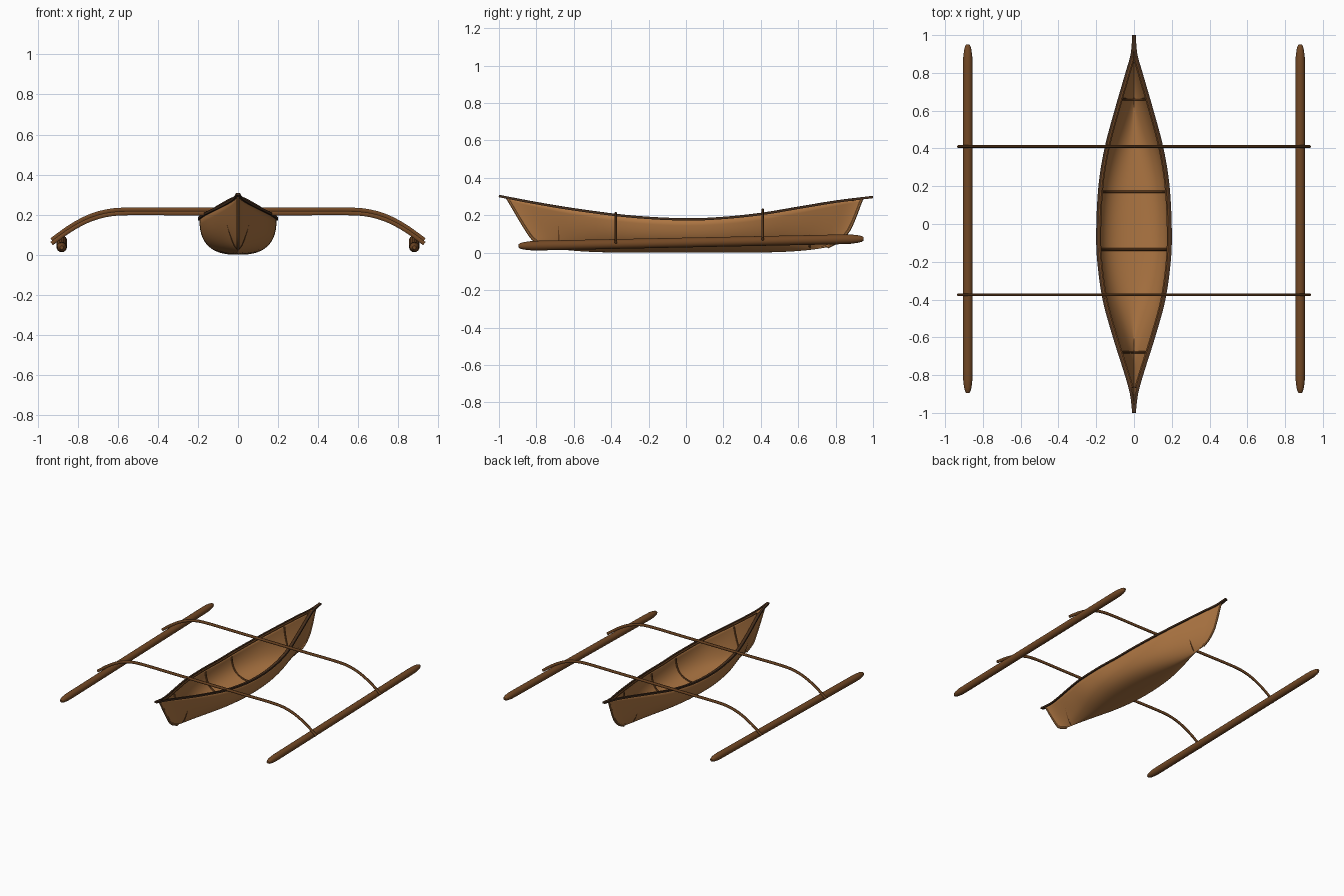
import bpy, bmesh, math
from mathutils import Vector

cube = bpy.data.objects.get("Cube")
if cube:
    bpy.data.objects.remove(cube)


def material(name, rgb):
    m = bpy.data.materials.new(name)
    m.use_nodes = True
    m.diffuse_color = (*rgb, 1)
    m.node_tree.nodes["Principled BSDF"].inputs["Base Color"].default_value = (*rgb, 1)
    return m


TAN = material("tan_wood", (0.42, 0.18, 0.055))
BROWN = material("brown_wood", (0.17, 0.065, 0.018))
DARK = material("dark_wood", (0.06, 0.028, 0.013))


def finish(name, bm, mat, angle=40):
    me = bpy.data.meshes.new(name)
    bm.to_mesh(me)
    bm.free()
    ob = bpy.data.objects.new(name, me)
    bpy.context.collection.objects.link(ob)
    me.materials.append(mat)
    bpy.ops.object.select_all(action="DESELECT")
    ob.select_set(True)
    bpy.context.view_layer.objects.active = ob
    bpy.ops.object.shade_smooth_by_angle(angle=math.radians(angle))
    return ob


def curve(table, s):
    """Smooth interpolation through a few (position, value) pairs."""
    s = min(max(s, table[0][0]), table[-1][0])
    i = 0
    while i < len(table) - 2 and s > table[i + 1][0]:
        i += 1

    def slope(k):
        a, b = table[max(k - 1, 0)], table[min(k + 1, len(table) - 1)]
        return (b[1] - a[1]) / (b[0] - a[0])
    (x0, y0), (x1, y1) = table[i], table[i + 1]
    h = x1 - x0
    t = (s - x0) / h
    return (y0 * (2 * t**3 - 3 * t**2 + 1) + y1 * (3 * t**2 - 2 * t**3)
            + h * slope(i) * (t**3 - 2 * t**2 + t) + h * slope(i + 1) * (t**3 - t**2))


def sweep(name, pts, ref, a, b, sides, mat, scales=None):
    """Closed tube along pts; a is the half size across, b along ref."""
    bm = bmesh.new()
    rings = []
    pts = [Vector(p) for p in pts]
    for i, p in enumerate(pts):
        tan = (pts[min(i + 1, len(pts) - 1)] - pts[max(i - 1, 0)]).normalized()
        side = tan.cross(Vector(ref)).normalized()
        up = side.cross(tan)
        k = scales[i] if scales else 1
        ring = []
        for j in range(sides):
            an = math.tau * (j + 0.5) / sides
            ring.append(bm.verts.new(p + (side * a * math.cos(an) + up * b * math.sin(an)) * k))
        rings.append(ring)
    for r, s in zip(rings, rings[1:]):
        for j in range(sides):
            n = (j + 1) % sides
            bm.faces.new((r[j], r[n], s[n], s[j]))
    bm.faces.new(rings[0])
    bm.faces.new(rings[-1])
    bmesh.ops.recalc_face_normals(bm, faces=bm.faces)
    return finish(name, bm, mat)


# Hull lines: plan width, sheer height and raked stem profiles
WIDTH = [(-1, .006), (-.9, .018), (-.8, .045), (-.6, .108), (-.4, .163), (-.2, .191),
         (-.05, .197), (.2, .185), (.4, .153), (.6, .1), (.8, .042), (.9, .014), (1, .006)]
SHEER = [(-1, .303), (-.8, .265), (-.6, .232), (-.3, .194), (0, .178),
         (.2, .186), (.4, .207), (.6, .24), (.8, .273), (1, .298)]
FRONT_STEM = [(0, .74), (.1, .8), (.22, .835), (1, .96)]
BACK_STEM = [(0, .76), (.12, .82), (.35, .875), (1, .945)]


def hull_point(u, t, y=None):
    """u runs along the hull, t runs -1..1 from gunwale to gunwale."""
    stem = FRONT_STEM if (u if y is None else y) < 0 else BACK_STEM
    ang = abs(t) * math.pi / 2
    if y is not None:
        u = y / curve(stem, 1)
    n = 2.6 - 1.0 * u * u
    v = 1 - max(math.cos(ang), 0) ** (2 / n)
    if y is not None:
        u = max(-1, min(1, y / curve(stem, v)))
    top = u * curve(stem, 1)
    keel = .03 * abs(u) ** 5
    x = max(curve(WIDTH, top) - .005, .005) * math.sin(ang) ** (2 / n)
    return Vector((math.copysign(x, t), u * curve(stem, v), keel + (curve(SHEER, top) - keel) * v))


# Hull shell
bm = bmesh.new()
NU, NT = 56, 28
grid = [[bm.verts.new(hull_point(math.sin(math.pi * (i / NU - .5)), 2 * j / NT - 1))
         for j in range(NT + 1)] for i in range(NU + 1)]
for i in range(NU):
    for j in range(NT):
        bm.faces.new((grid[i][j], grid[i + 1][j], grid[i + 1][j + 1], grid[i][j + 1]))
bm.normal_update()
lowest = min(bm.faces, key=lambda f: f.calc_center_median().z)
if lowest.normal.z > 0:
    bmesh.ops.reverse_faces(bm, faces=bm.faces)
hull = finish("hull", bm, TAN, 60)
shell = hull.modifiers.new("shell", "SOLIDIFY")
shell.thickness = .006
shell.offset = -1

# Stem posts close both ends
for name, u in (("front_stem", -1), ("back_stem", 1)):
    pts = [hull_point(u, k / 12) for k in range(13)]
    for p in pts:
        p.x = 0
        p.y -= u * .004
    sweep(name, pts, (1, 0, 0), .009, .008, 8, TAN)

# Gunwale rails, outer and inner, meeting in a point beyond the stems
for label, s in (("left", 1), ("right", -1)):
    ys = [-1 + 2 * k / 60 for k in range(61)]
    sweep(label + "_outer_rail", [(s * max(curve(WIDTH, y) - .003, .003), y, curve(SHEER, y)) for y in ys],
          (0, 0, 1), .009, .009, 4, DARK)
    ys = [y for y in ys if abs(y) < .9]
    sweep(label + "_inner_rail", [(s * max(curve(WIDTH, y) - .016, .003), y, curve(SHEER, y) - .003) for y in ys],
          (0, 0, 1), .008, .008, 6, BROWN)

# Ribs bent along the inside of the hull
for k, y in enumerate((-.68, -.135, .17, .66)):
    pts = []
    for j in range(25):
        t = (j / 12 - 1) * .95
        p = hull_point(0, t, y)
        p.x *= 1 - .009 / max(abs(hull_point(0, 1, y).x), .02)
        p.z += .010 * (1 - abs(t))
        p.y = y
        pts.append(p)
    sweep("rib_%d" % (k + 1), pts, (0, 1, 0), .006, .007, 6, BROWN)

# Outrigger beams, flat over the hull and drooping to the floats
ARC = [(0, .207), (.3, .207), (.57, .207), (.66, .198), (.75, .170), (.84, .121), (.93, .056)]
for name, y, lift in (("front_beam", -.375, 0), ("back_beam", .41, .018)):
    xs = [-.93 + 1.86 * k / 48 for k in range(49)]
    sweep(name, [(x, y, curve(ARC, abs(x)) + lift) for x in xs], (0, 1, 0), .011, .008, 8, BROWN)

# Floats with tapered tips, raised slightly toward the back
TAPER = [(0, .35), (.01, .58), (.03, .78), (.07, .96), (.12, 1)]
for label, s in (("left", 1), ("right", -1)):
    ys = [-.895, -.885, -.865, -.825, -.775, -.3, .3, .83, .88, .92, .94, .95]
    sweep(label + "_float", [(s * .88, y, .036 + .038 * (y + .895) / 1.845) for y in ys],
          (0, 0, 1), .026, .026, 14, BROWN,
          [curve(TAPER, min(y + .895, .95 - y)) for y in ys])
